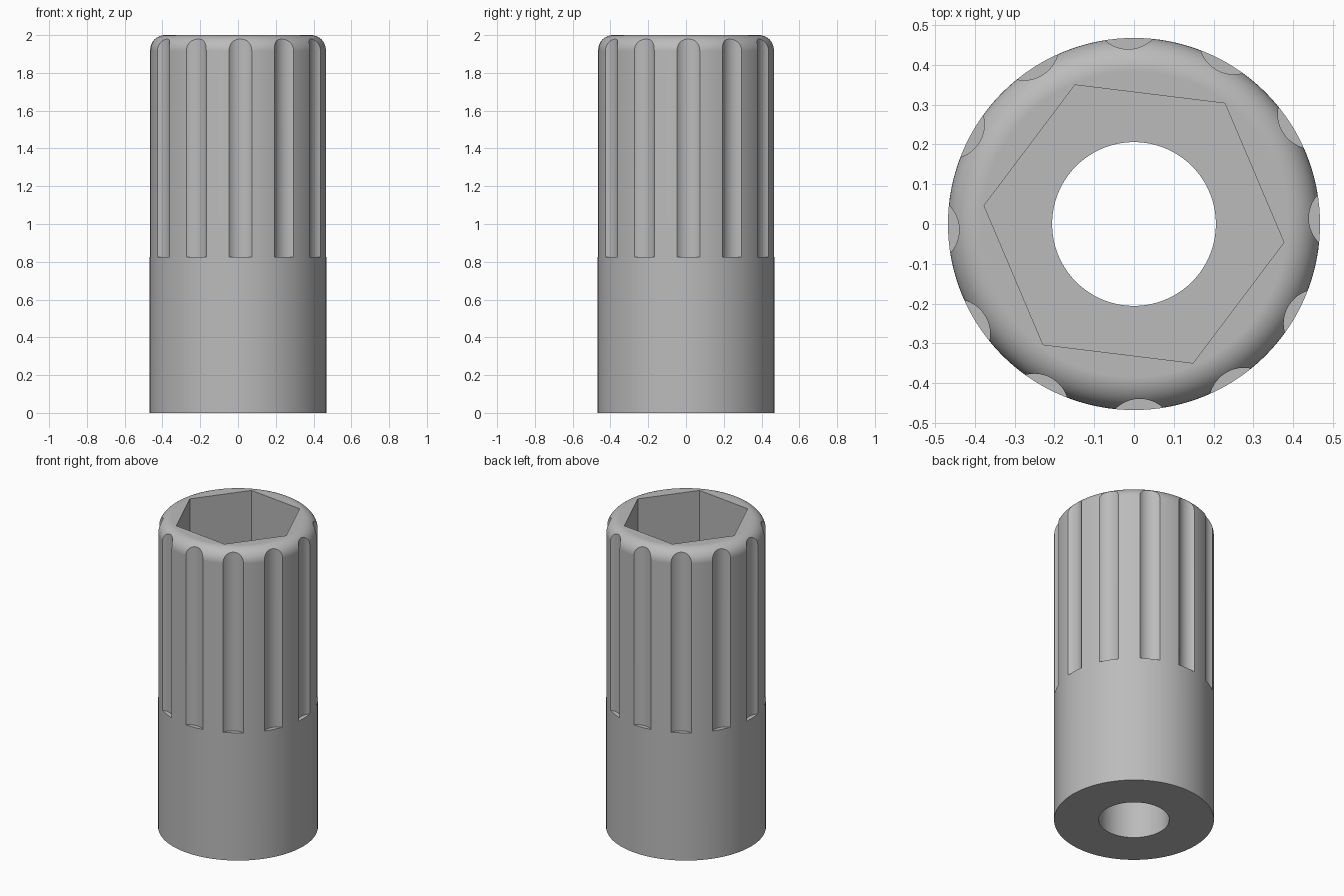
import bpy, bmesh
from math import radians, sin, cos, pi

if "Cube" in bpy.data.objects:
    bpy.data.objects.remove(bpy.data.objects["Cube"], do_unlink=True)

R, HEIGHT, FILLET = 0.468, 2.0, 0.083
BORE, HEX, HEX_FLOOR = 0.206, 0.38, 0.82
GROOVE_R, GROOVE_FLOOR, GROOVE_Z = 0.087, 0.44, 0.825

steel = bpy.data.materials.new("steel grey")
steel.use_nodes = True
colour = (0.5, 0.5, 0.5, 1)
steel.diffuse_color = colour
steel.node_tree.nodes["Principled BSDF"].inputs["Base Color"].default_value = colour


def lathe(name, profile, sides):
    """Solid of revolution from (radius, z) points, capped at both ends."""
    bm = bmesh.new()
    rings = [[bm.verts.new((r * cos(2 * pi * i / sides), r * sin(2 * pi * i / sides), z))
              for i in range(sides)] for r, z in profile]
    for low, high in zip(rings, rings[1:]):
        for i in range(sides):
            j = (i + 1) % sides
            bm.faces.new((low[i], low[j], high[j], high[i]))
    bm.faces.new(rings[0][::-1])
    bm.faces.new(rings[-1])
    mesh = bpy.data.meshes.new(name)
    bm.to_mesh(mesh)
    bm.free()
    obj = bpy.data.objects.new(name, mesh)
    mesh.materials.append(steel)
    bpy.context.collection.objects.link(obj)
    return obj


# Body with a rounded top rim
rim = [(R - FILLET + FILLET * cos(a), HEIGHT - FILLET + FILLET * sin(a))
       for a in (radians(90 * k / 12) for k in range(13))]
body = lathe("socket_body", [(R, 0), (R, GROOVE_Z)] + rim, 180)

# Cutters: round bore, hexagonal socket and grip grooves
cutters = [lathe("bore_cutter", [(BORE, -0.1), (BORE, HEIGHT + 0.1)], 96)]
hexagon = lathe("hex_cutter", [(HEX, HEX_FLOOR), (HEX, HEIGHT + 0.1)], 6)
hexagon.rotation_euler.z = radians(-7)
cutters.append(hexagon)
for k in range(12):
    a = radians(1.6 + 30 * k)
    groove = lathe("groove_cutter", [(GROOVE_R, GROOVE_Z), (GROOVE_R, HEIGHT + 0.1)], 64)
    d = GROOVE_FLOOR + GROOVE_R
    groove.location = (d * cos(a), d * sin(a), 0)
    groove.rotation_euler.z = a
    cutters.append(groove)

for cutter in cutters:
    cutter.hide_render = True
    cut = body.modifiers.new("cut", 'BOOLEAN')
    cut.operation, cut.solver, cut.object = 'DIFFERENCE', 'EXACT', cutter

# Bake the cuts, remove the cutters and smooth the curved faces
depsgraph = bpy.context.evaluated_depsgraph_get()
body.modifiers.update() if hasattr(body.modifiers, "update") else None
baked = bpy.data.meshes.new_from_object(body.evaluated_get(depsgraph))
body.modifiers.clear()
body.data = baked
body.data.name = "socket_body"
for cutter in cutters:
    bpy.data.objects.remove(cutter, do_unlink=True)

bpy.ops.object.select_all(action='DESELECT')
body.select_set(True)
bpy.context.view_layer.objects.active = body
bpy.ops.object.shade_smooth_by_angle(angle=radians(25))
normals = body.modifiers.new("even_shading", 'WEIGHTED_NORMAL')
normals.keep_sharp = True
